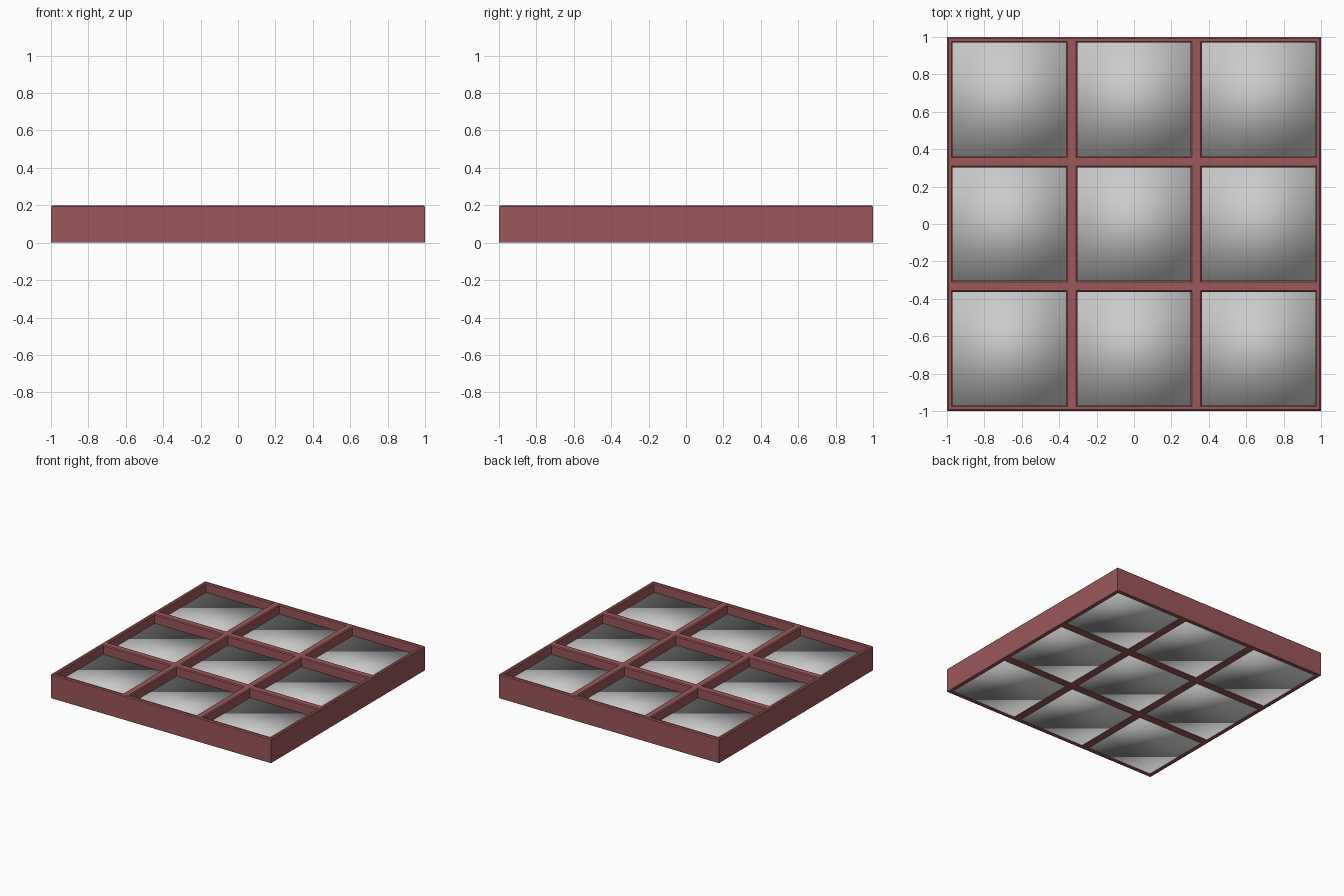
import bpy, bmesh

if "Cube" in bpy.data.objects:
    bpy.data.objects.remove(bpy.data.objects["Cube"])

SIZE, HEIGHT = 2.0, 0.2
PITCH = SIZE / 3
RIM = 0.03           # half the width of a dividing bar
BEVEL = 0.007
PANE_BOTTOM, PANE_TOP = 0.004, 0.125

red = bpy.data.materials.new("red_frame")
red.diffuse_color = (0.33, 0.095, 0.1, 1)
red.use_nodes = True
red.node_tree.nodes["Principled BSDF"].inputs["Base Color"].default_value = red.diffuse_color
centres = [(i - 1) * PITCH for i in range(3)]


def add_object(name, bm, material=None):
    bmesh.ops.recalc_face_normals(bm, faces=bm.faces)
    for face in bm.faces:
        face.smooth = True
    mesh = bpy.data.meshes.new(name)
    bm.to_mesh(mesh)
    bm.free()
    obj = bpy.data.objects.new(name, mesh)
    bpy.context.collection.objects.link(obj)
    if material:
        mesh.materials.append(material)
    return obj


# Frame: a lattice of strips with nine openings, extruded up and eased on top
lines = [-SIZE / 2]
for c in centres:
    lines += [c - PITCH / 2 + RIM, c + PITCH / 2 - RIM]
lines.append(SIZE / 2)

bm = bmesh.new()
verts = [[bm.verts.new((x, y, 0)) for y in lines] for x in lines]
for i in range(7):
    for j in range(7):
        if not (i % 2 and j % 2):
            bm.faces.new((verts[i][j], verts[i + 1][j],
                          verts[i + 1][j + 1], verts[i][j + 1]))
result = bmesh.ops.extrude_face_region(bm, geom=bm.faces[:], use_keep_orig=True)
top = [v for v in result["geom"] if isinstance(v, bmesh.types.BMVert)]
bmesh.ops.translate(bm, verts=top, vec=(0, 0, HEIGHT))
bmesh.ops.recalc_face_normals(bm, faces=bm.faces)
edges = [e for e in bm.edges
         if all(v.co.z > HEIGHT - 1e-4 for v in e.verts)
         and e.calc_face_angle(0) > 0.5]
bmesh.ops.bevel(bm, geom=edges, offset=BEVEL, segments=1, affect='EDGES')
frame = add_object("lattice_frame", bm, red)
bpy.context.view_layer.objects.active = frame
frame.select_set(True)
bpy.ops.object.shade_smooth_by_angle(angle=0.6)

# Panes: one grey slab in each opening
side = PITCH - 2 * RIM
for i, x in enumerate(centres):
    for j, y in enumerate(centres):
        bm = bmesh.new()
        bmesh.ops.create_cube(bm, size=1)
        bmesh.ops.scale(bm, verts=bm.verts,
                        vec=(side, side, PANE_TOP - PANE_BOTTOM))
        pane = add_object(f"pane_{i + 1}_{j + 1}", bm)
        pane.location = (x, y, (PANE_TOP + PANE_BOTTOM) / 2)
